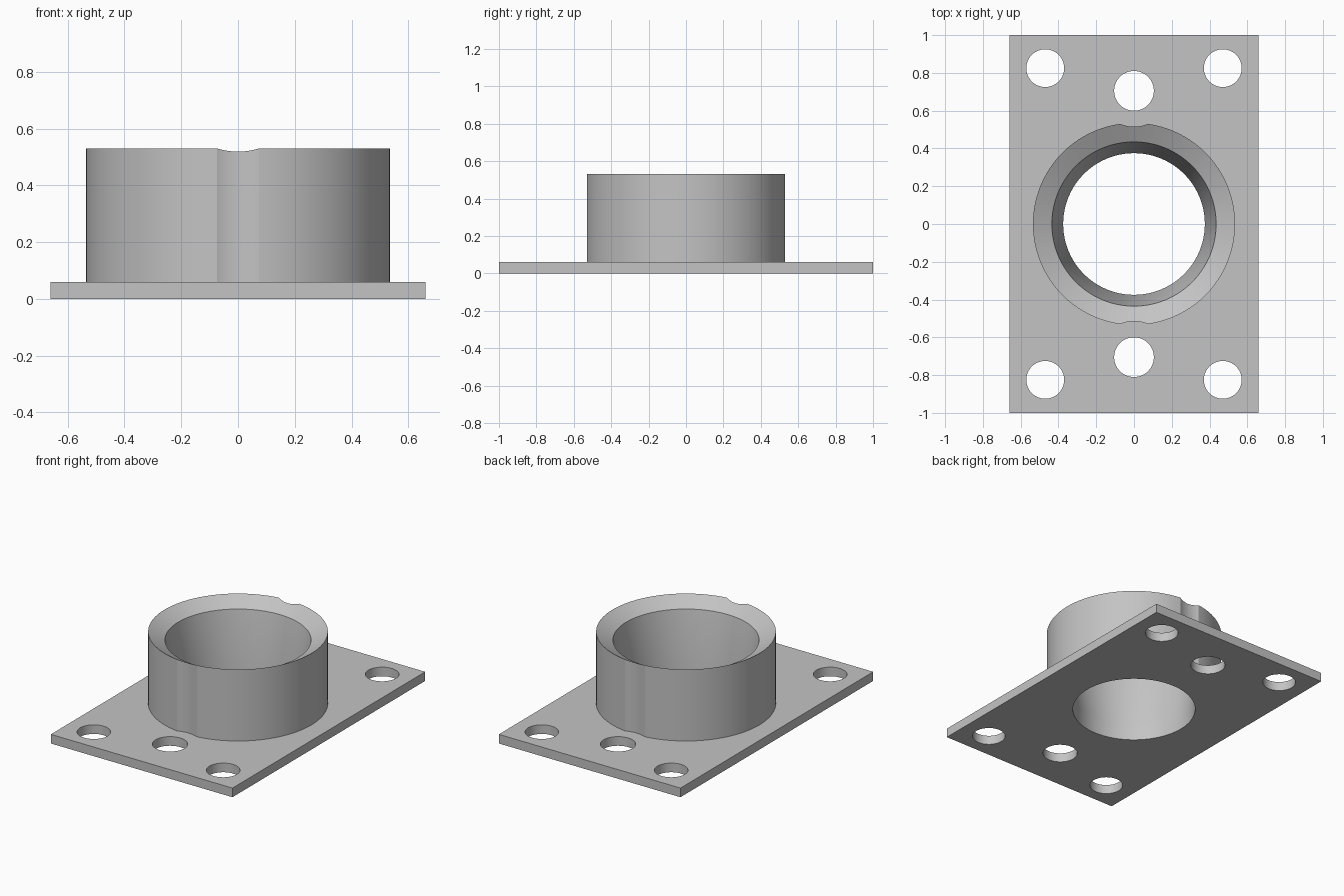
import bpy
import bmesh
import math

cube = bpy.data.objects.get("Cube")
if cube:
    bpy.data.objects.remove(cube, do_unlink=True)

SEGMENTS = 96
PLATE_TOP = 0.06

steel = bpy.data.materials.new("plain grey")
steel.use_nodes = True
GREY = (0.55, 0.55, 0.55, 1)
steel.diffuse_color = GREY
steel.node_tree.nodes["Principled BSDF"].inputs["Base Color"].default_value = GREY


def make_object(name, bm):
    bmesh.ops.recalc_face_normals(bm, faces=bm.faces)
    mesh = bpy.data.meshes.new(name)
    bm.to_mesh(mesh)
    bm.free()
    mesh.materials.append(steel)
    obj = bpy.data.objects.new(name, mesh)
    bpy.context.collection.objects.link(obj)
    return obj


def lathe(name, profile):
    """Spin a closed (radius, height) profile around the z axis."""
    bm = bmesh.new()
    verts = [bm.verts.new((r, 0, z)) for r, z in profile]
    edges = [bm.edges.new((v, verts[i - 1])) for i, v in enumerate(verts)]
    bmesh.ops.spin(bm, geom=verts + edges, cent=(0, 0, 0), axis=(0, 0, 1),
                   angle=math.tau, steps=SEGMENTS, use_merge=True)
    bmesh.ops.remove_doubles(bm, verts=bm.verts, dist=0.0001)
    return make_object(name, bm)


def drill(target, holes, bottom, top):
    """Cut vertical (x, y, radius) holes out of the target."""
    bm = bmesh.new()
    for x, y, radius in holes:
        made = bmesh.ops.create_cone(bm, cap_ends=True, segments=SEGMENTS,
                                     radius1=radius, radius2=radius, depth=top - bottom)
        bmesh.ops.translate(bm, verts=made["verts"], vec=(x, y, (top + bottom) / 2))
    cutter = make_object("hole_cutter", bm)
    cutter.hide_render = True
    cut = target.modifiers.new("holes", "BOOLEAN")
    cut.operation = "DIFFERENCE"
    cut.solver = "EXACT"
    cut.object = cutter
    bpy.context.view_layer.objects.active = target
    bpy.ops.object.modifier_apply(modifier=cut.name)
    bpy.data.objects.remove(cutter, do_unlink=True)


# Rectangular base plate with bolt holes and the central bore
bm = bmesh.new()
bmesh.ops.create_cube(bm, size=1)
bmesh.ops.scale(bm, verts=bm.verts, vec=(1.32, 2, PLATE_TOP))
bmesh.ops.translate(bm, verts=bm.verts, vec=(0, 0, PLATE_TOP / 2))
plate = make_object("base_plate", bm)
bolt_holes = [(x, side * y, r) for side in (-1, 1)
              for x, y, r in ((-0.47, 0.825, 0.1), (0.47, 0.825, 0.1), (0, 0.705, 0.105))]
drill(plate, bolt_holes + [(0, 0, 0.375)], -0.1, 0.2)

# Collar with a sloped rim and a tapered bore
collar = lathe("collar", [(0.535, PLATE_TOP), (0.535, 0.53), (0.435, 0.475),
                          (0.375, 0.12), (0.375, PLATE_TOP)])

# Shallow clearance grooves beside the middle bolt holes
drill(collar, [(0, -0.705, 0.19), (0, 0.705, 0.19)], -0.1, 0.7)

# Smooth the round walls and keep the rims crisp
bpy.ops.object.select_all(action="DESELECT")
for obj in (plate, collar):
    obj.select_set(True)
bpy.context.view_layer.objects.active = collar
bpy.ops.object.shade_smooth_by_angle(angle=math.radians(25))
